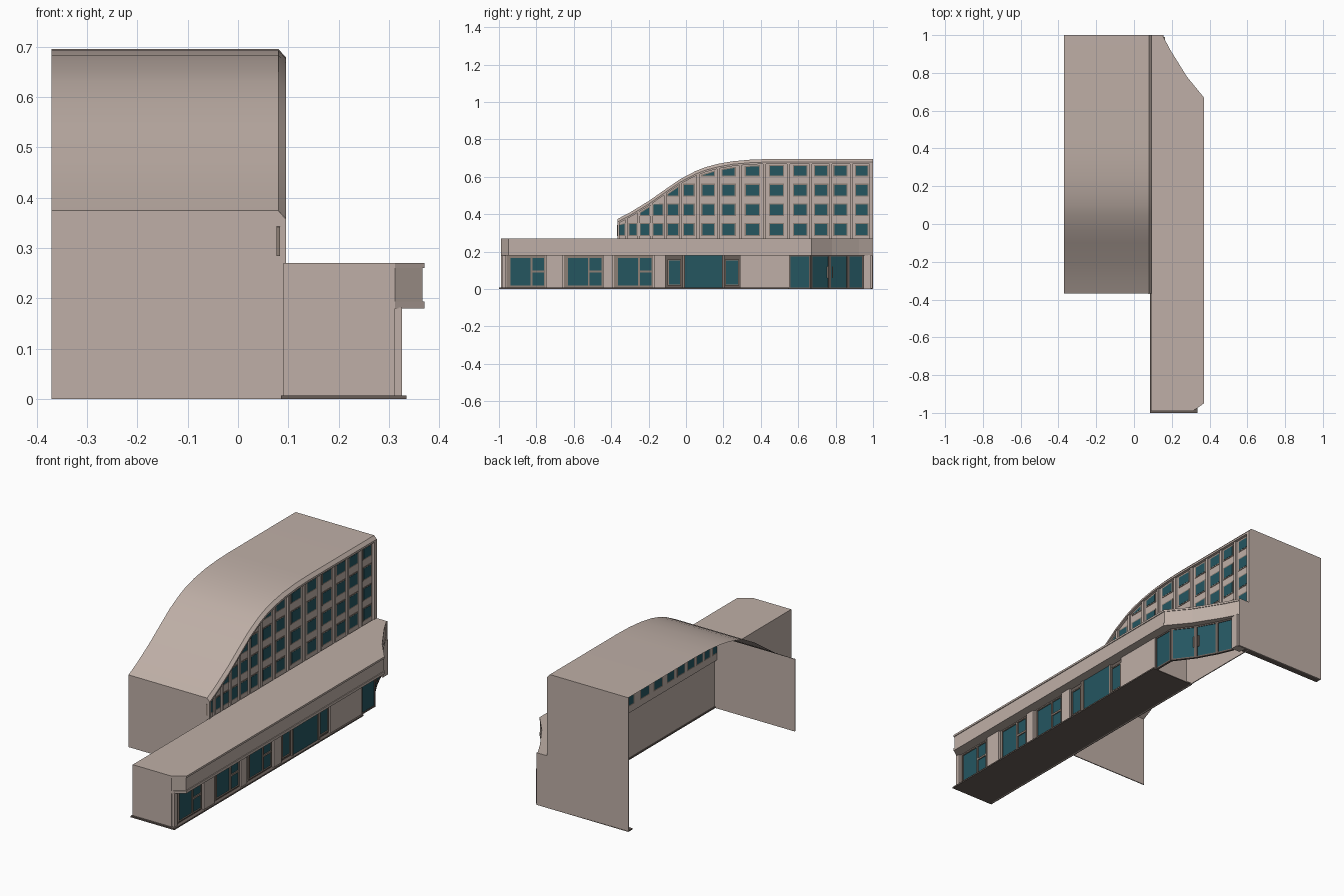
import bpy, bmesh, math

if "Cube" in bpy.data.objects:
    bpy.data.objects.remove(bpy.data.objects["Cube"])


def material(name, rgb):
    m = bpy.data.materials.new(name)
    m.diffuse_color = (*rgb, 1)
    m.use_nodes = True
    m.node_tree.nodes["Principled BSDF"].inputs["Base Color"].default_value = m.diffuse_color
    return m


TAN = material("tan_wall", (0.52, 0.43, 0.385))
FRAME = material("brown_frame", (0.27, 0.215, 0.18))
DARK = material("dark_brown", (0.14, 0.112, 0.098))
GLASS = material("teal_glass", (0.018, 0.092, 0.118))


def build(name, mat, prisms):
    """Each prism is (axis, 2D points, start, end)."""
    bm = bmesh.new()
    place = {'x': lambda p, t: (t, p[0], p[1]),
             'y': lambda p, t: (p[0], t, p[1]),
             'z': lambda p, t: (p[0], p[1], t)}
    for axis, pts, a, b in prisms:
        lo = [bm.verts.new(place[axis](p, a)) for p in pts]
        hi = [bm.verts.new(place[axis](p, b)) for p in pts]
        bm.faces.new(lo)
        bm.faces.new(hi)
        n = len(pts)
        for i in range(n):
            j = (i + 1) % n
            bm.faces.new((lo[i], lo[j], hi[j], hi[i]))
    bmesh.ops.recalc_face_normals(bm, faces=bm.faces)
    return finish(name, mat, bm)


def finish(name, mat, bm):
    me = bpy.data.meshes.new(name)
    bm.to_mesh(me)
    bm.free()
    me.materials.append(mat)
    ob = bpy.data.objects.new(name, me)
    bpy.context.collection.objects.link(ob)
    return ob


def box(x0, x1, y0, y1, z0, z1):
    return ('z', [(x0, y0), (x1, y0), (x1, y1), (x0, y1)], z0, z1)


def border(x0, x1, y0, y1, z0, z1, w):
    """Rectangular frame around an opening, width w outwards."""
    return [box(x0, x1, y0 - w, y0, z0 - w, z1 + w), box(x0, x1, y1, y1 + w, z0 - w, z1 + w),
            box(x0, x1, y0, y1, z0 - w, z0), box(x0, x1, y0, y1, z1, z1 + w)]


# Curved roof profile along y
ROOF = [(-.367, .374), (-.3, .409), (-.2, .470), (-.1, .540), (-.03, .588), (.05, .630),
        (.1, .650), (.17, .669), (.25, .683), (.35, .692), (.45, .695), (1, .695)]


def roof_z(y):
    for (a, za), (b, zb) in zip(ROOF, ROOF[1:]):
        if y <= b:
            return za + (zb - za) * (y - a) / (b - a)
    return ROOF[-1][1]


# Roof sheet with bevelled edge trim
bm = bmesh.new()
rows = [[bm.verts.new((x, y, z - d)) for x, d in
         ((-.37, 0), (.08, 0), (.095, .016), (.095, .026), (.08, .026))] for y, z in ROOF]
for r, s in zip(rows, rows[1:]):
    for i in range(4):
        bm.faces.new((r[i], r[i + 1], s[i + 1], s[i]))
bmesh.ops.recalc_face_normals(bm, faces=bm.faces)
roof = finish("curved_roof", TAN, bm)
bpy.context.view_layer.objects.active = roof
roof.select_set(True)
bpy.ops.object.shade_smooth_by_angle(angle=math.radians(30))

# End walls of the tall block
build("front_end_wall", TAN, [('y', [(-.37, 0), (.095, 0), (.095, .357), (.08, .374), (-.37, .374)], -.367, -.362)])
build("back_end_wall", TAN, [('y', [(-.37, 0), (.155, 0), (.155, .27), (.095, .27),
                                    (.095, .679), (.08, .695), (-.37, .695)], .995, 1)])

# Upper facade wall following the roof
pts = [(-.362, .25), (.995, .25)] + [(y, z - .004) for y, z in reversed(ROOF[1:-1] + [(.995, .695)])] + [(-.362, .372)]
build("facade_wall", TAN, [('x', pts, .077, .081)])

# Facade windows, clipped by the roof line
COLS = [(-.347, .034), (-.283, .038), (-.22, .044), (-.15, .05), (-.07, .052), (.015, .052), (.118, .062),
        (.228, .064), (.355, .07), (.484, .07), (.61, .066), (.723, .064), (.825, .064), (.94, .06)]
SILLS = [.29, .395, .5, .607]
panes, frames = [], []


def clipped(y0, y1, z0, z1, gap):
    t0, t1 = (max(z0, min(z1, roof_z(y) - gap)) for y in (y0, y1))
    if t1 - z0 < .015:
        return None
    top = [(y1, t1), (y0, t0)] if t0 > z0 + .002 else [(y1, t1)]
    return [(y0, z0), (y1, z0)] + top


for yc, w in COLS:
    for z0 in SILLS:
        glass = clipped(yc - w / 2, yc + w / 2, z0, z0 + .057, .037)
        if glass:
            panes.append(('x', glass, .076, .084))
            frames.append(('x', clipped(yc - w / 2 - .006, yc + w / 2 + .006, z0 - .006, z0 + .063, .031), .0765, .083))
build("facade_glass", GLASS, panes)
build("facade_window_frames", FRAME, frames)

# Vertical piers between window columns, and end posts
piers = []
for (a, wa), (b, wb) in zip(COLS, COLS[1:]):
    m = (a + wa / 2 + b - wb / 2) / 2
    piers.append(('x', [(m - .007, .26), (m + .007, .26), (m + .007, roof_z(m + .007) - .02),
                        (m - .007, roof_z(m - .007) - .02)], .08, .09))
piers += [box(.08, .095, .982, .996, .26, .675), box(.08, .094, -.364, -.355, .26, .355)]
build("facade_piers", TAN, piers)


# Canopy and flat roof of the low wing
def plan(d):
    return [(.09, -.99), (.312, -.99), (.37 - d, -.95), (.37 - d, .67), (.28 - d, .78),
            (.19 - d, .925), (.152 - d, .998), (.09, .998)]


build("canopy", TAN, [('z', plan(.004), .18, .27)])
build("canopy_rims", TAN, [('z', plan(0), .18, .194), ('z', plan(0), .26, .27)])

# Low wing walls
build("low_wing_walls", TAN, [
    box(.09, .312, -.99, -.984, .005, .185), box(.09, .095, -.985, .996, 0, .185),
    box(.306, .312, -.985, .55, .005, .185), box(.12, .312, .545, .55, .005, .185)])
build("low_wing_piers", TAN, [box(.31, .326, a, b, .005, .182) for a, b in
                              ((-.985, -.962), (-.745, -.657), (-.44, -.39), (-.172, -.11), (.29, .55))])
build("low_wing_end_pier", TAN, [box(.115, .165, .95, .99, 0, .182)])

# Plinth slabs
build("plinth", DARK, [box(.085, .335, -1, .55, 0, .007), box(-.37, .155, .965, 1, 0, .006)])

# Shop windows: one large pane and two small panes each
panes, frames = [], []
for y in (-.96, -.653, -.385):
    for a, b, c, d in ((.022, .128, .02, .165), (.138, .2, .02, .088), (.138, .2, .098, .165)):
        panes.append(box(.311, .317, y + a, y + b, c, d))
        frames += border(.311, .322, y + a, y + b, c, d, .005)
    frames.append(box(.311, .315, y, y + .208, .007, .181))
build("shop_window_glass", GLASS, panes)
build("shop_window_frames", FRAME, frames)

# Middle glazed bay
build("middle_bay_backing", DARK, [box(.311, .314, -.11, .29, .007, .181)])
sides = ((-.092, -.032), (.215, .277))
build("middle_bay_glass", GLASS, [box(.312, .318, a, b, .025, .152) for a, b in sides]
      + [box(.312, .321, -.005, .192, .008, .18)])
build("middle_bay_frames", FRAME, [p for a, b in sides for p in border(.312, .323, a, b, .025, .152, .006)]
      + [box(.312, .325, y, y + .012, .007, .181) for y in (-.02, .194)])

# Angled corner entrance: glazed panels between posts
CORNER = [(.315, .55), (.315, .665), (.24, .765), (.185, .865), (.15, .945)]
panes, posts = [], []
for (xa, ya), (xb, yb) in zip(CORNER, CORNER[1:]):
    dx, dy = xb - xa, yb - ya
    n = math.hypot(dx, dy)
    nx, ny = dy / n, -dx / n

    def panel(s, e, t0, t1, z0, z1):
        p = [(s, t0), (e, t0), (e, t1), (s, t1)]
        return ('z', [(xa + dx * k + nx * t, ya + dy * k + ny * t) for k, t in p], z0, z1)

    panes.append(panel(.07, .93, -.003, .003, .008, .173))
    posts += [panel(0, .07, -.005, .007, 0, .182), panel(.93, 1, -.005, .007, 0, .182),
              panel(.07, .93, -.005, .006, .173, .182), panel(.07, .93, -.005, .006, 0, .008)]
build("entrance_glass", GLASS, panes)
build("entrance_frames", DARK, posts)
build("entrance_handles", FRAME, [box(.246, .252, .755, .762, .06, .12), box(.238, .244, .78, .787, .06, .12)])
